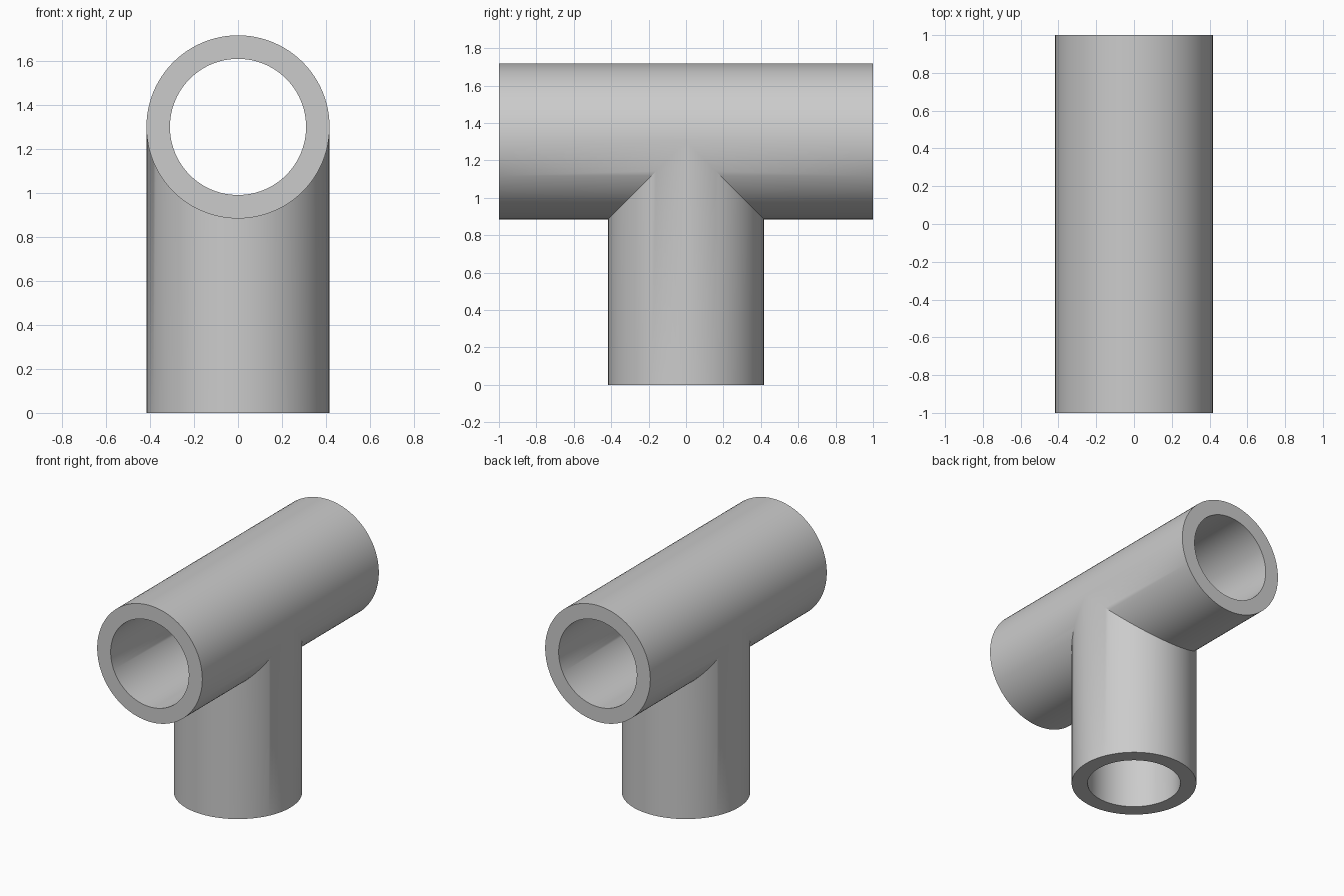
import bpy, bmesh
from math import sin, cos, pi, radians

cube = bpy.data.objects.get("Cube")
if cube:
    bpy.data.objects.remove(cube)

OUTER, INNER = 0.417, 0.31   # pipe radii
AXIS_Z = 1.302               # height of the horizontal pipe axis
HALF = 1.0                   # half length of the horizontal pipe
SEGMENTS = 96

grey = bpy.data.materials.new("pipe_grey")
grey.use_nodes = True
colour = (0.6, 0.6, 0.6, 1)
grey.diffuse_color = colour
grey.node_tree.nodes["Principled BSDF"].inputs["Base Color"].default_value = colour

bm = bmesh.new()


def strip(ring_a, ring_b):
    """Closed band of quads between two rings of points."""
    va = [bm.verts.new(p) for p in ring_a]
    vb = [bm.verts.new(p) for p in ring_b]
    for i in range(len(va)):
        j = (i + 1) % len(va)
        bm.faces.new((va[i], va[j], vb[j], vb[i]))


def run_ring(r, y):
    """End ring of the horizontal pipe."""
    return [(r * cos(t), y, AXIS_Z + r * sin(t)) for t in angles]


def run_mitre(r, side):
    """Middle ring of the horizontal pipe, notched below for the branch."""
    return [(r * cos(t), side * max(0, -r * sin(t)), AXIS_Z + r * sin(t)) for t in angles]


def branch_foot(r):
    return [(r * cos(t), r * sin(t), 0) for t in angles]


def branch_mitre(r):
    return [(r * cos(t), r * sin(t), AXIS_Z - abs(r * sin(t))) for t in angles]


angles = [2 * pi * i / SEGMENTS for i in range(SEGMENTS)]

# Outer skin and bore: two half runs and one branch each
for r in (OUTER, INNER):
    for side in (-1, 1):
        strip(run_ring(r, side * HALF), run_mitre(r, side))
    strip(branch_foot(r), branch_mitre(r))

# Flat annular ends
for side in (-1, 1):
    strip(run_ring(OUTER, side * HALF), run_ring(INNER, side * HALF))
strip(branch_foot(OUTER), branch_foot(INNER))

bmesh.ops.remove_doubles(bm, verts=bm.verts, dist=0.0001)
bmesh.ops.recalc_face_normals(bm, faces=bm.faces)

mesh = bpy.data.meshes.new("tee_pipe")
bm.to_mesh(mesh)
bm.free()
mesh.materials.append(grey)
tee = bpy.data.objects.new("tee_pipe", mesh)
bpy.context.collection.objects.link(tee)

bpy.ops.object.select_all(action='DESELECT')
tee.select_set(True)
bpy.context.view_layer.objects.active = tee
bpy.ops.object.shade_smooth_by_angle(angle=radians(30))
